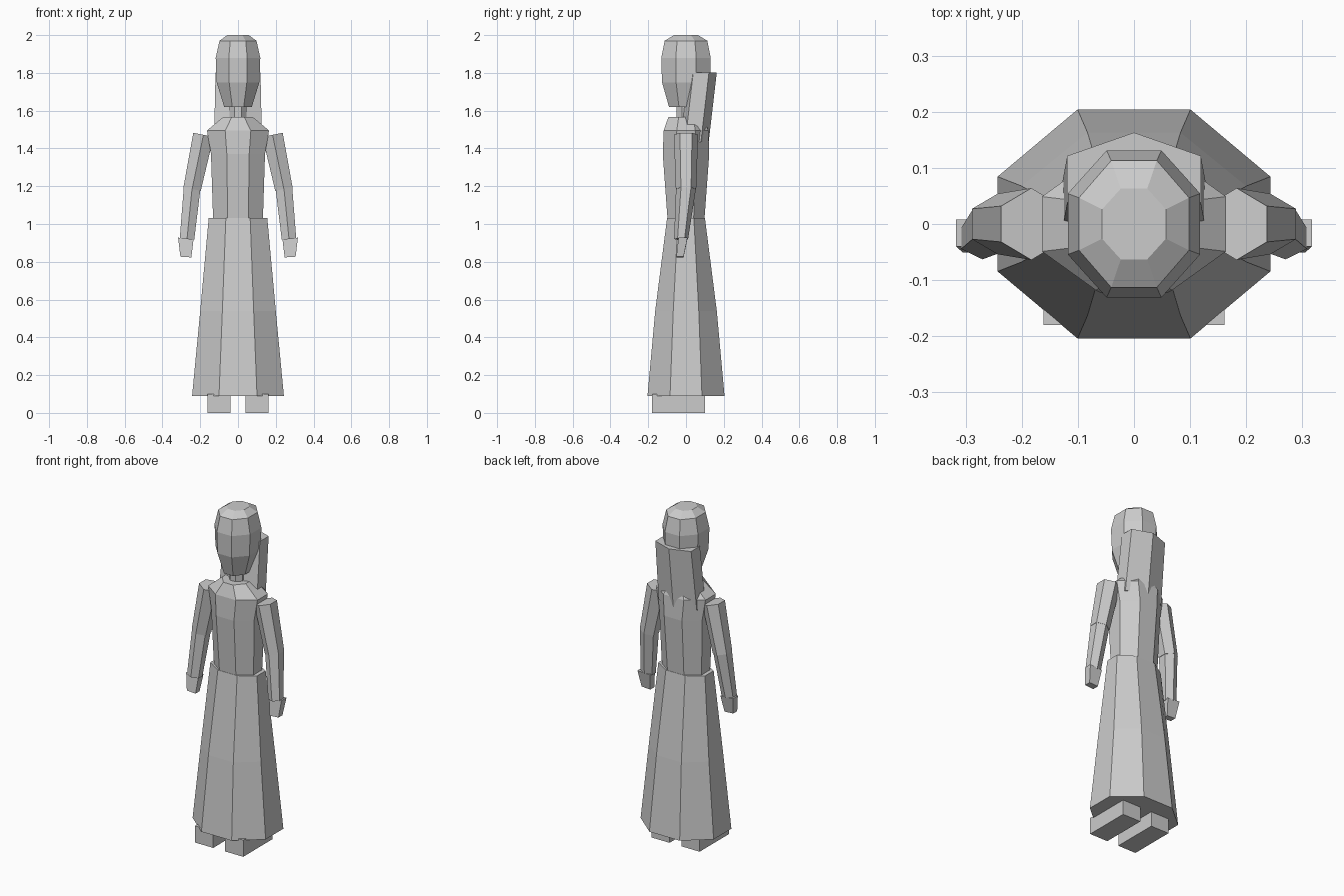
import bpy, bmesh
from math import sin, cos, pi

if "Cube" in bpy.data.objects:
    bpy.data.objects.remove(bpy.data.objects["Cube"])


def loft(name, rings, sides, start):
    """Flat-faced capped loft. Ring: (centre, half width x, half depth y, x-tilt slope).
    Half sizes are circumradii."""
    bm = bmesh.new()
    loops = []
    for (cx, cy, cz), rx, ry, slope in rings:
        loop = []
        for i in range(sides):
            a = start + 2 * pi * i / sides
            dx = rx * cos(a)
            loop.append(bm.verts.new((cx + dx, cy + ry * sin(a), cz + slope * dx)))
        loops.append(loop)
    for a, b in zip(loops, loops[1:]):
        for i in range(sides):
            j = (i + 1) % sides
            bm.faces.new((a[i], a[j], b[j], b[i]))
    bm.faces.new(loops[0])
    bm.faces.new(loops[-1])
    bmesh.ops.recalc_face_normals(bm, faces=bm.faces)
    mesh = bpy.data.meshes.new(name)
    bm.to_mesh(mesh)
    bm.free()
    obj = bpy.data.objects.new(name, mesh)
    bpy.context.collection.objects.link(obj)
    return obj


def octagon(name, profile):
    """Upright octagonal body from (z, flat half width, flat half depth)."""
    k = cos(pi / 8)
    return loft(name, [((0, 0, z), x / k, y / k, 0) for z, x, y in profile], 8, pi / 8)


def block(name, rings):
    """Four-sided block from (centre, half width, half depth, slope)."""
    k = cos(pi / 4)
    return loft(name, [(c, x / k, y / k, s) for c, x, y, s in rings], 4, pi / 4)


def mirror(obj):
    m = obj.modifiers.new("mirror", 'MIRROR')
    m.use_axis = (True, False, False)
    m.use_clip = False


# Head and neck
octagon("head", [(1.62, .073, .090), (1.75, .113, .127), (1.88, .118, .131),
                 (1.97, .098, .113), (2.0, .057, .063)])
octagon("neck", [(1.54, .045, .05), (1.65, .045, .05)])

# Torso with sloped shoulders
octagon("torso", [(1.03, .132, .098), (1.37, .143, .123),
                  (1.495, .164, .118), (1.567, .078, .093)])

# Long flared skirt
octagon("skirt", [(.09, .243, .204), (.54, .200, .163), (1.033, .155, .100)])

# Hanging hair, a tilted flat hexagonal column
k = cos(pi / 6)
loft("back_hair", [((0, .037, 1.433), .127 / k, .083, 0),
                   ((0, .080, 1.803), .119 / k, .083, 0)], 6, pi / 6)

# Arms, hands and shoes, mirrored to the other side
parts = [
    loft("upper_arms", [((.183, 0, 1.472), .062, .064, .2),
                        ((.243, 0, 1.185), .053, .054, .2)], 6, pi / 6),
    loft("forearms", [((.243, 0, 1.19), .051, .053, .1),
                      ((.270, -.026, .92), .044, .037, .1)], 6, pi / 6),
    block("hands", [((.276, -.016, .925), .041, .024, .06),
                    ((.276, -.032, .825), .029, .019, .06)]),
    block("shoes", [((.1, -.04, 0), .061, .14, 0),
                    ((.1, -.04, .1), .061, .14, 0)]),
]
for part in parts:
    mirror(part)
